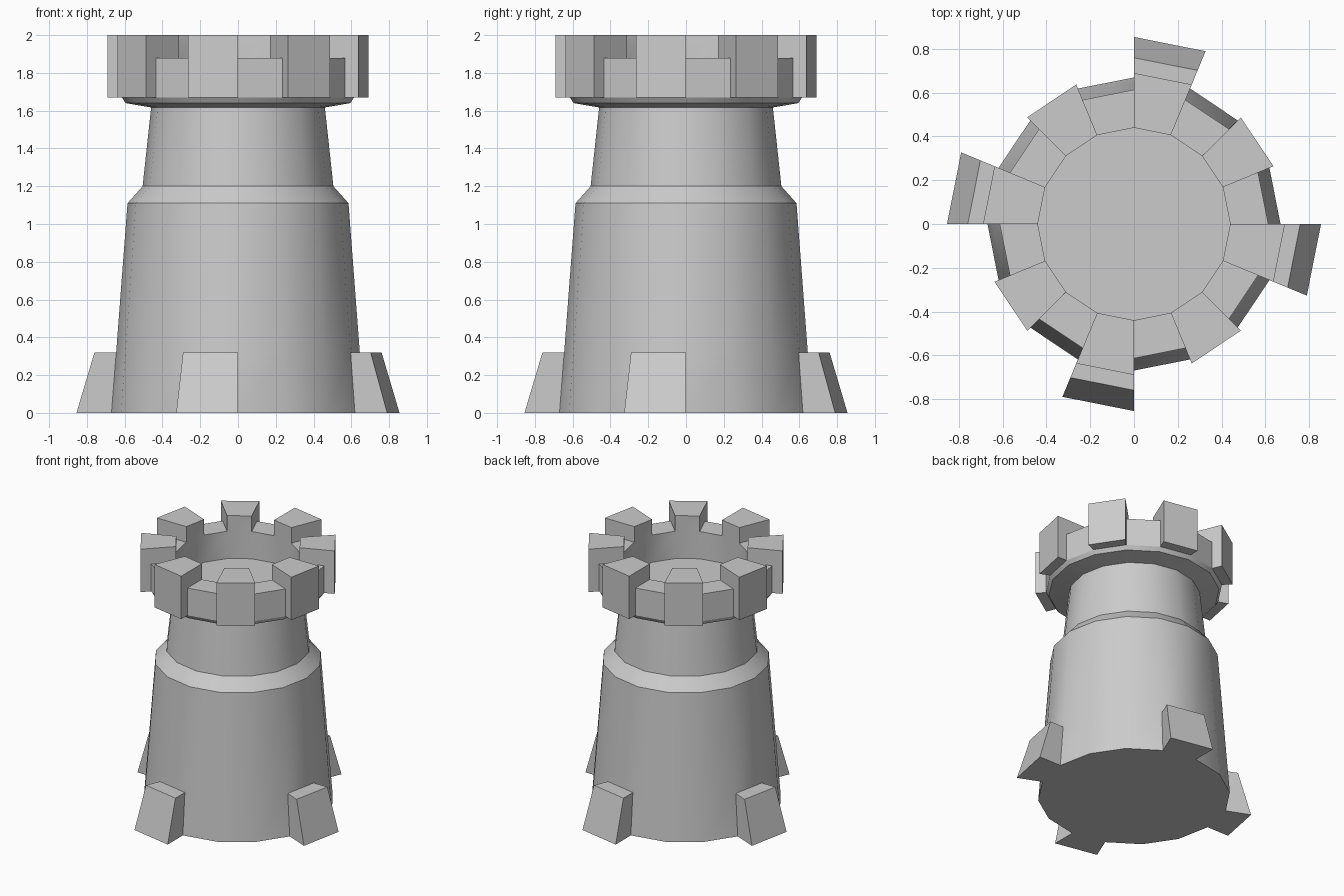
import bpy, bmesh
from math import sin, cos, tau

if "Cube" in bpy.data.objects:
    bpy.data.objects.remove(bpy.data.objects["Cube"])

SIDES = 16

# Profile pieces as (radius, height)
BASE_PLAIN = [(0, 0), (0.67, 0), (0.645, 0.32)]
BASE_FOOT = [(0, 0), (0.67, 0), (0.855, 0), (0.76, 0.32), (0.645, 0.32)]
SHAFT = [(0.585, 1.11), (0.505, 1.2), (0.46, 1.617), (0.595, 1.64), (0.614, 1.67)]
RIM_LOW = [(0.614, 1.88)]
RIM_MERLON = [(0.69, 1.67), (0.69, 2.0), (0.44, 2.0)]
INSIDE = [(0.44, 1.88), (0.44, 1.67), (0, 1.67)]

# Radial side faces of the feet and merlons
FOOT_SIDE = BASE_FOOT[1:]
MERLON_SIDE = [(0.614, 1.67)] + RIM_MERLON + [(0.44, 1.88), (0.614, 1.88)]

bm = bmesh.new()


def verts(points, k):
    a = k * tau / SIDES
    return [bm.verts.new((r * cos(a), r * sin(a), z)) for r, z in points]


def sweep_sector(profile, k):
    """Flat-sided wedge surface between two neighbouring radial planes."""
    a, b = verts(profile, k), verts(profile, k + 1)
    for i in range(len(profile) - 1):
        if profile[i][0] == 0:
            bm.faces.new((a[i], b[i + 1], a[i + 1]))
        elif profile[i + 1][0] == 0:
            bm.faces.new((a[i], b[i], a[i + 1]))
        else:
            bm.faces.new((a[i], b[i], b[i + 1], a[i + 1]))


for k in range(SIDES):
    foot, merlon = k % 4 == 3, k % 2 == 1
    sweep_sector((BASE_FOOT if foot else BASE_PLAIN) + SHAFT
                 + (RIM_MERLON if merlon else RIM_LOW) + INSIDE, k)
    # every radial plane borders exactly one merlon
    bm.faces.new(verts(MERLON_SIDE, k))
    if foot:
        bm.faces.new(verts(FOOT_SIDE, k))
        bm.faces.new(verts(FOOT_SIDE, k + 1))

bmesh.ops.remove_doubles(bm, verts=bm.verts, dist=0.0005)
bmesh.ops.recalc_face_normals(bm, faces=bm.faces)

# Tower with battlements and buttress feet
mesh = bpy.data.meshes.new("castle_tower")
bm.to_mesh(mesh)
bm.free()
tower = bpy.data.objects.new("castle_tower", mesh)
bpy.context.collection.objects.link(tower)
bpy.context.view_layer.objects.active = tower
tower.select_set(True)
bpy.ops.object.shade_smooth_by_angle(angle=0.45)
